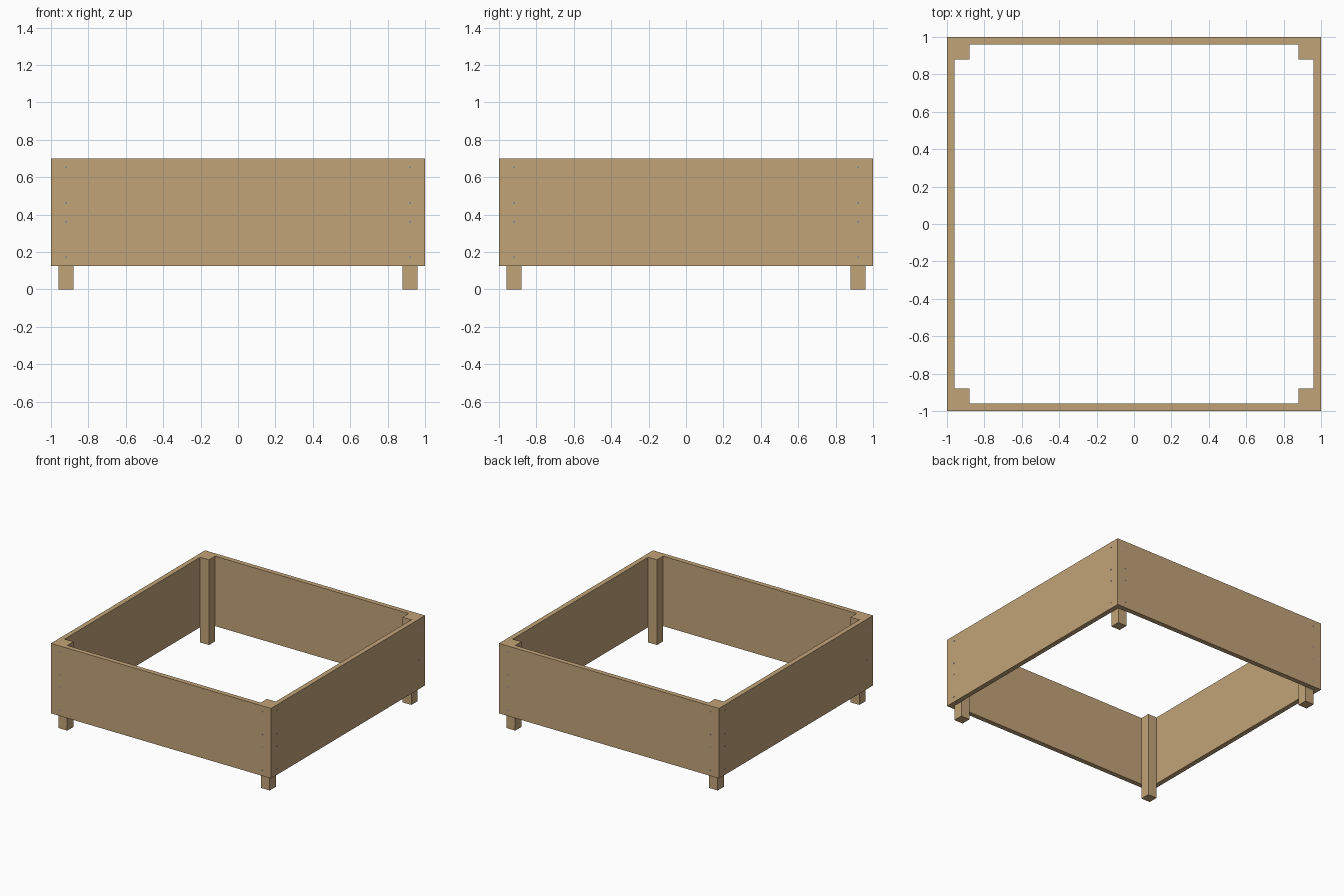
import bpy, bmesh
from mathutils import Matrix, Vector

if "Cube" in bpy.data.objects:
    bpy.data.objects.remove(bpy.data.objects["Cube"])

OUT, INN, POST = 1.0, 0.96, 0.88      # outer face, inner face, inner post edge
Z0, Z1 = 0.125, 0.70                  # bottom and top of the boards


def material(name, color):
    m = bpy.data.materials.new(name)
    m.diffuse_color = color
    m.use_nodes = True
    m.node_tree.nodes["Principled BSDF"].inputs["Base Color"].default_value = m.diffuse_color
    return m


wood = material("wood", (0.54, 0.37, 0.19, 1))
steel = material("steel", (0.25, 0.26, 0.28, 1))


def finish(name, bm, mat):
    me = bpy.data.meshes.new(name)
    bm.to_mesh(me)
    bm.free()
    me.materials.append(mat)
    ob = bpy.data.objects.new(name, me)
    bpy.context.collection.objects.link(ob)
    return ob


def box(name, lo, hi, mat):
    lo, hi = Vector(lo), Vector(hi)
    bm = bmesh.new()
    bmesh.ops.create_cube(bm, size=1, matrix=Matrix.Translation((lo + hi) / 2)
                          @ Matrix.Diagonal((*(hi - lo), 1)))
    return finish(name, bm, mat)


# Side boards: front and back run full width, left and right fit between
box("front_board", (-OUT, -OUT, Z0), (OUT, -INN, Z1), wood)
box("back_board", (-OUT, INN, Z0), (OUT, OUT, Z1), wood)
box("left_board", (-OUT, -INN, Z0), (-INN, INN, Z1), wood)
box("right_board", (INN, -INN, Z0), (OUT, INN, Z1), wood)

# Corner posts reaching the ground
for xn, sx in (("left", -1), ("right", 1)):
    for yn, sy in (("front", -1), ("back", 1)):
        xs = sorted((sx * POST, sx * INN))
        ys = sorted((sy * POST, sy * INN))
        box(f"{yn}_{xn}_post", (xs[0], ys[0], 0), (xs[1], ys[1], Z1), wood)

# Screw heads on every outer face
for i, side in enumerate(("front", "right", "back", "left")):
    turn = Matrix.Rotation(i * 1.5707963, 4, 'Z')
    bm = bmesh.new()
    for x in (-0.92, 0.92):
        for z in (0.172, 0.362, 0.463, 0.653):
            bmesh.ops.create_cone(
                bm, cap_ends=True, segments=12, radius1=0.006, radius2=0.006, depth=0.006,
                matrix=turn @ Matrix.Translation((x, -OUT + 0.002, z))
                @ Matrix.Rotation(1.5707963, 4, 'X'))
    finish(f"{side}_screws", bm, steel)
